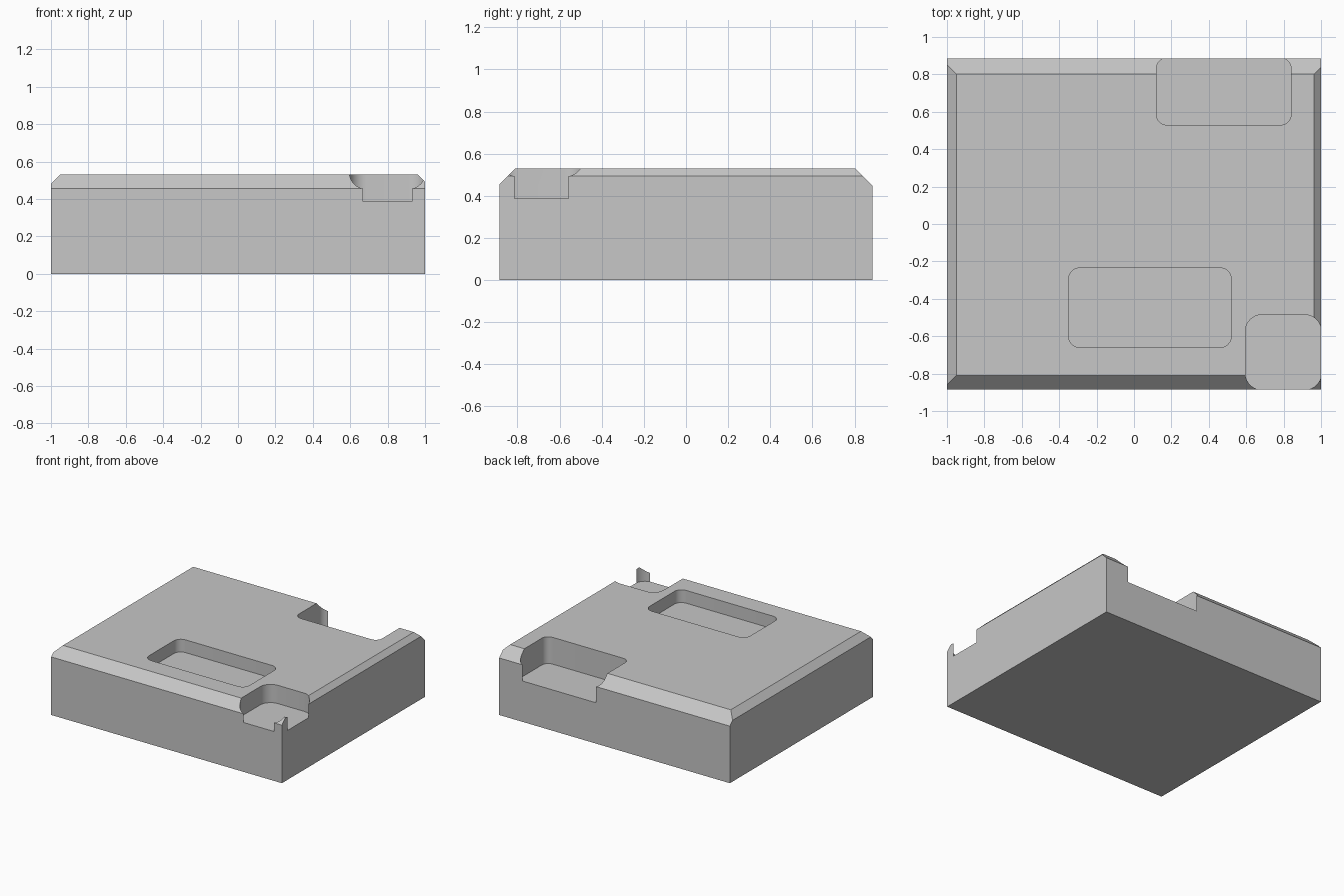
import bpy
import bmesh
from math import radians, cos, sin
from mathutils import Vector

if "Cube" in bpy.data.objects:
    bpy.data.objects.remove(bpy.data.objects["Cube"], do_unlink=True)

HALF_X, HALF_Y, TOP = 1.0, 0.885, 0.53

grey = bpy.data.materials.new("plain grey")
grey.use_nodes = True
colour = (0.57, 0.57, 0.57, 1)
grey.diffuse_color = colour
grey.node_tree.nodes["Principled BSDF"].inputs["Base Color"].default_value = colour


def make_object(name, bm):
    bmesh.ops.recalc_face_normals(bm, faces=bm.faces)
    mesh = bpy.data.meshes.new(name)
    bm.to_mesh(mesh)
    bm.free()
    mesh.materials.append(grey)
    obj = bpy.data.objects.new(name, mesh)
    bpy.context.collection.objects.link(obj)
    return obj


def chamfered_block(name, chamfers):
    """Block whose top edges are sliced at 45 degrees, each by its own width."""
    bm = bmesh.new()
    bmesh.ops.create_cube(bm, size=1)
    bmesh.ops.scale(bm, vec=(2 * HALF_X, 2 * HALF_Y, TOP), verts=bm.verts)
    bmesh.ops.translate(bm, vec=(0, 0, TOP / 2), verts=bm.verts)
    for dx, dy, width in chamfers:
        point = Vector((dx * HALF_X, dy * HALF_Y, TOP - width))
        geom = bm.verts[:] + bm.edges[:] + bm.faces[:]
        bmesh.ops.bisect_plane(bm, geom=geom, plane_co=point,
                               plane_no=(dx, dy, 1), clear_outer=True)
        rim = [e for e in bm.edges if e.is_boundary]
        bmesh.ops.holes_fill(bm, edges=rim, sides=0)
    return make_object(name, bm)


def pocket_cutter(name, x0, x1, y0, y1, radius, floor):
    """Upright prism with a rounded rectangle outline."""
    bm = bmesh.new()
    steps = 10
    corners = [(x1 - radius, y1 - radius), (x0 + radius, y1 - radius),
               (x0 + radius, y0 + radius), (x1 - radius, y0 + radius)]
    outline = []
    for quarter, (cx, cy) in enumerate(corners):
        for i in range(steps + 1):
            a = radians(90 * (quarter + i / steps))
            outline.append(bm.verts.new((cx + radius * cos(a),
                                         cy + radius * sin(a), floor)))
    face = bm.faces.new(outline)
    extruded = bmesh.ops.extrude_face_region(bm, geom=[face])["geom"]
    raised = [v for v in extruded if isinstance(v, bmesh.types.BMVert)]
    bmesh.ops.translate(bm, vec=(0, 0, 0.5), verts=raised)
    cutter = make_object(name, bm)
    cutter.hide_render = True
    return cutter


# Body: left, right, front and back chamfers
block = chamfered_block("block", [(-1, 0, 0.05), (1, 0, 0.037),
                                  (0, -1, 0.075), (0, 1, 0.083)])

# Pockets: one closed, one breaking through the back, one through a corner
over = 0.002
cutters = [
    pocket_cutter("front_pocket", -0.35, 0.52, -0.66, -0.235, 0.06, 0.43),
    pocket_cutter("back_pocket", 0.12, 0.84, 0.53, HALF_Y + over, 0.055, 0.32),
    pocket_cutter("corner_pocket", 0.595, HALF_X + over,
                  -HALF_Y - over, -0.485, 0.09, 0.387),
]

for obj in bpy.context.selected_objects:
    obj.select_set(False)
bpy.context.view_layer.objects.active = block
block.select_set(True)
for cutter in cutters:
    mod = block.modifiers.new(cutter.name, "BOOLEAN")
    mod.operation = "DIFFERENCE"
    mod.solver = "EXACT"
    mod.object = cutter
    bpy.ops.object.modifier_apply(modifier=mod.name)
    bpy.data.objects.remove(cutter, do_unlink=True)

bpy.ops.object.shade_smooth_by_angle(angle=radians(25))
